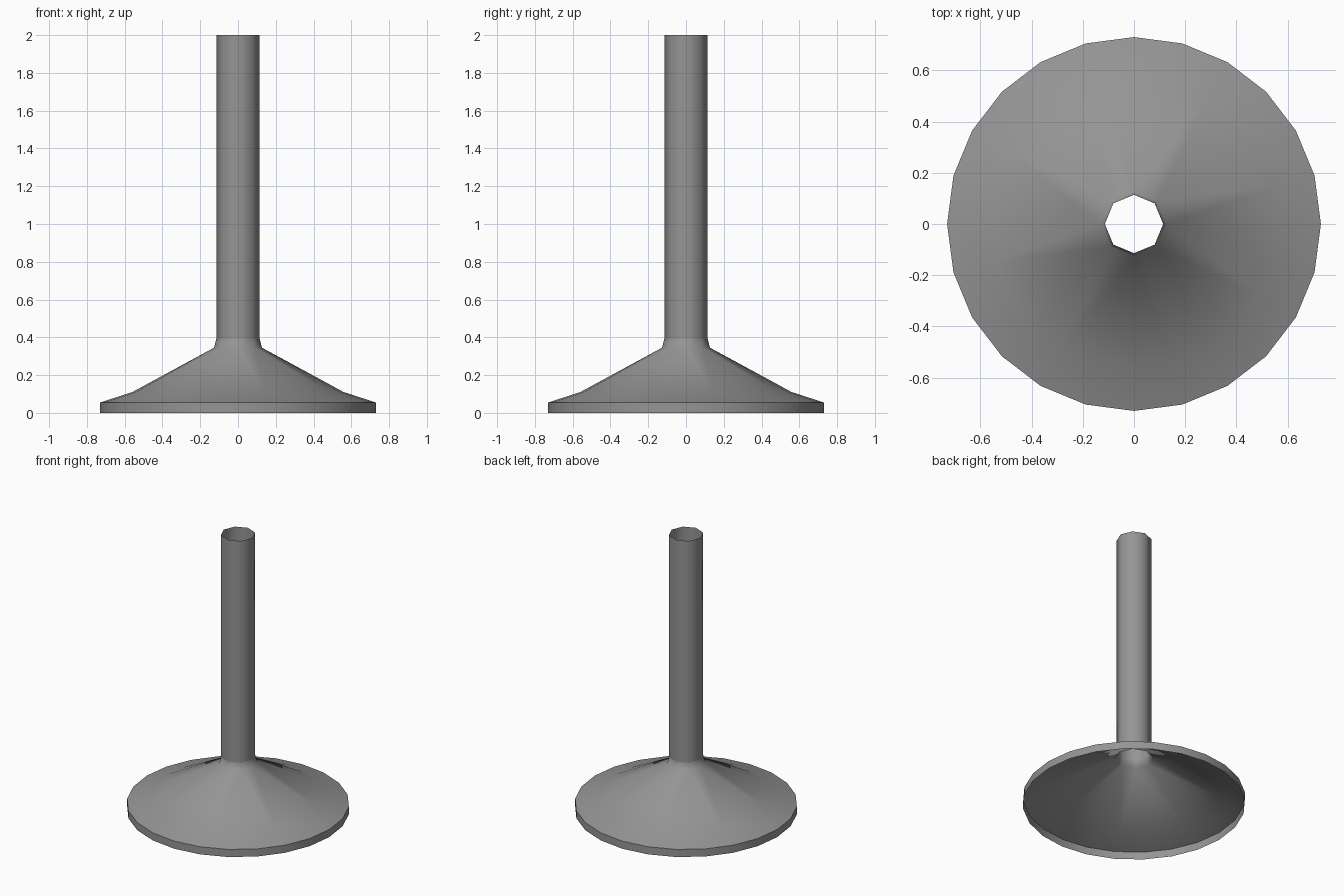
import bpy, bmesh
from math import cos, sin, tau, radians

cube = bpy.data.objects.get("Cube")
if cube:
    bpy.data.objects.remove(cube)

# Single grey metal
metal = bpy.data.materials.new("grey_metal")
metal.use_nodes = True
grey = (0.3, 0.3, 0.3, 1)
metal.diffuse_color = grey
metal.node_tree.nodes["Principled BSDF"].inputs["Base Color"].default_value = grey


def ring(bm, radius, z, sides):
    return [bm.verts.new((radius * cos(tau * i / sides), radius * sin(tau * i / sides), z))
            for i in range(sides)]


def bridge(bm, low, high):
    """Join two rings; the lower one may have a multiple of the upper one's sides."""
    step = len(low) // len(high)
    for i in range(len(low)):
        j = (i + step // 2) // step % len(high)
        k = (i + 1 + step // 2) // step % len(high)
        face = [low[i], low[(i + 1) % len(low)], high[k]]
        if j != k:
            face.append(high[j])
        bm.faces.new(face)


def open_shell(name, profile):
    """Hollow surface through (radius, height, sides) rings, open at both ends."""
    bm = bmesh.new()
    rings = [ring(bm, *p) for p in profile]
    for low, high in zip(rings, rings[1:]):
        bridge(bm, low, high)
    mesh = bpy.data.meshes.new(name)
    bm.to_mesh(mesh)
    bm.free()
    mesh.materials.append(metal)
    obj = bpy.data.objects.new(name, mesh)
    bpy.context.collection.objects.link(obj)
    bpy.ops.object.select_all(action="DESELECT")
    obj.select_set(True)
    bpy.context.view_layer.objects.active = obj
    bpy.ops.object.shade_smooth_by_angle(angle=radians(60))
    return obj


# Flared base: upright rim, shallow shoulder, cone and collar
open_shell("flared_base", [(0.73, 0, 24), (0.73, 0.055, 24), (0.56, 0.11, 24),
                           (0.127, 0.345, 8), (0.114, 0.395, 8)])

# Open eight-sided tube
open_shell("tube", [(0.114, 0.395, 8), (0.114, 2, 8)])
